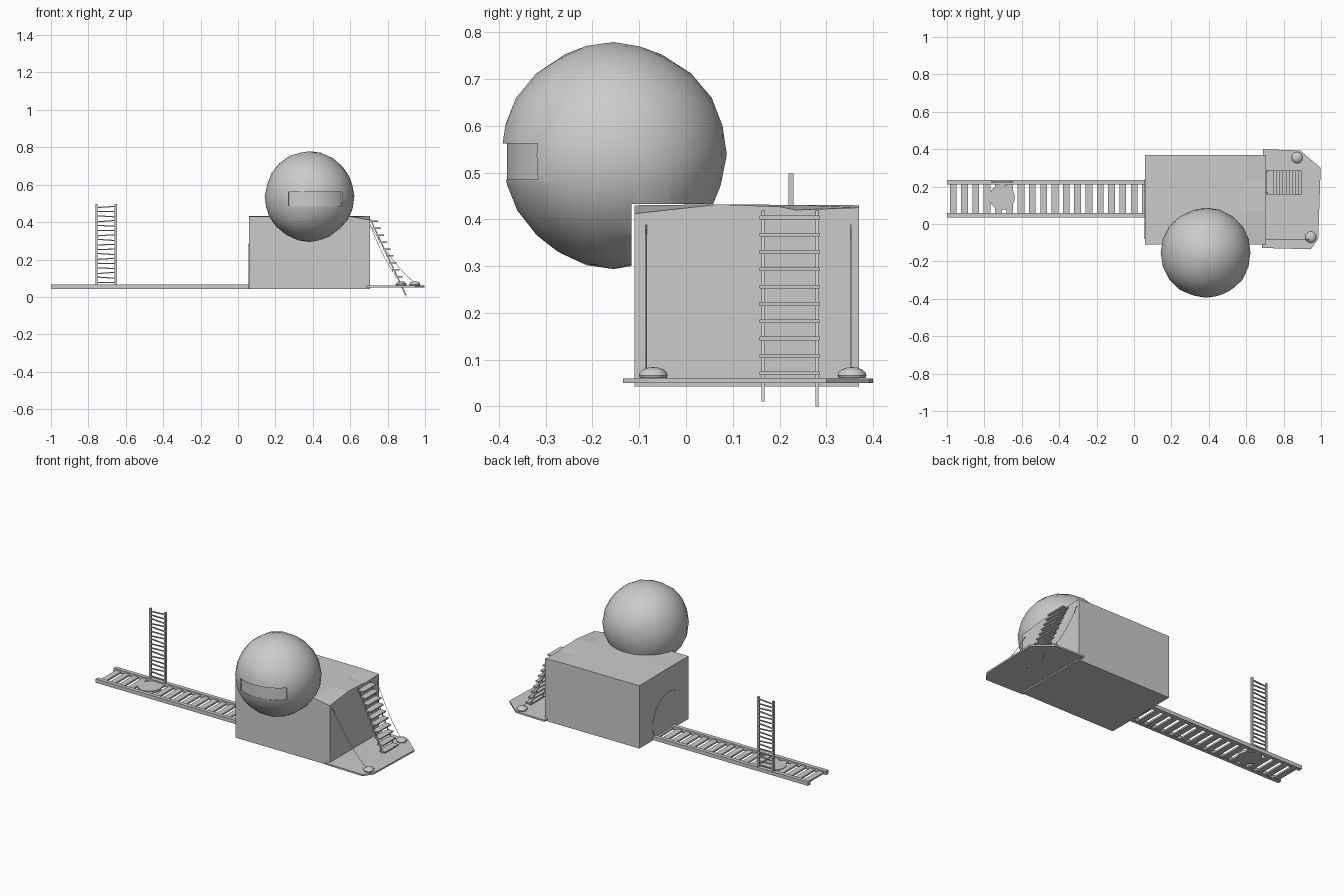
import bpy, bmesh, math
from mathutils import Vector

if "Cube" in bpy.data.objects:
    bpy.data.objects.remove(bpy.data.objects["Cube"])


def finish(name, bm):
    bmesh.ops.recalc_face_normals(bm, faces=bm.faces)
    me = bpy.data.meshes.new(name)
    bm.to_mesh(me)
    bm.free()
    ob = bpy.data.objects.new(name, me)
    bpy.context.collection.objects.link(ob)
    return ob


def extrude(name, pts, offset):
    """Closed solid: polygon of 3D points swept along offset."""
    bm = bmesh.new()
    face = bm.faces.new([bm.verts.new(p) for p in pts])
    res = bmesh.ops.extrude_face_region(bm, geom=[face], use_keep_orig=True)
    bmesh.ops.translate(bm, vec=offset,
                        verts=[g for g in res['geom'] if isinstance(g, bmesh.types.BMVert)])
    return finish(name, bm)


def box(name, x0, x1, y0, y1, z0, z1):
    pts = [(x0, y0, z0), (x1, y0, z0), (x1, y1, z0), (x0, y1, z0)]
    return extrude(name, pts, (0, 0, z1 - z0))


def tube(name, pts, r):
    cu = bpy.data.curves.new(name, 'CURVE')
    cu.dimensions = '3D'
    cu.bevel_depth = r
    cu.bevel_resolution = 1
    cu.use_fill_caps = True
    sp = cu.splines.new('POLY')
    sp.points.add(len(pts) - 1)
    for p, co in zip(sp.points, pts):
        p.co = (*co, 1)
    ob = bpy.data.objects.new(name, cu)
    bpy.context.collection.objects.link(ob)
    return ob


def circle(cx, cy, r, n=24):
    return [(cx + r * math.cos(2 * math.pi * i / n), cy + r * math.sin(2 * math.pi * i / n))
            for i in range(n)]


def smooth(ob, angle):
    bpy.ops.object.select_all(action='DESELECT')
    ob.select_set(True)
    bpy.context.view_layer.objects.active = ob
    bpy.ops.object.shade_smooth_by_angle(angle=math.radians(angle))


def cut(ob, cutter):
    m = ob.modifiers.new('cut', 'BOOLEAN')
    m.operation = 'DIFFERENCE'
    m.solver = 'EXACT'
    m.object = cutter
    bpy.context.view_layer.objects.active = ob
    bpy.ops.object.modifier_apply(modifier=m.name)
    cutter.hide_render = True
    bpy.data.objects.remove(cutter)


# Main block, lofted along x; the top edge is uneven at the stair end
ys = [-0.11, 0.07, 0.2, 0.235, 0.37]
flat = [0.43, 0.432, 0.431, 0.431, 0.43]
worn = [0.412, 0.432, 0.427, 0.42, 0.425]
bm = bmesh.new()
rings = []
for x, tops in ((0.06, flat), (0.6, flat), (0.705, worn)):
    prof = [(0.37, 0.042), (-0.11, 0.042)] + list(zip(ys, tops))
    rings.append([bm.verts.new((x, y, z)) for y, z in prof])
for a, b in zip(rings, rings[1:]):
    for i in range(len(a)):
        j = (i + 1) % len(a)
        bm.faces.new((a[i], a[j], b[j], b[i]))
bm.faces.new(rings[0])
bm.faces.new(rings[-1])
finish('building_block', bm)

# Round doorway panel on the track end, clipped at the floor
arch = [(0.06, 0.08 + 0.16 * math.cos(math.radians(a)), 0.125 + 0.16 * math.sin(math.radians(a)))
        for a in range(-30, 211, 12)]
extrude('round_doorway', arch, (-0.003, 0, 0))

# Lumpy dome
C = Vector((0.383, -0.155, 0.538))
bm = bmesh.new()
bmesh.ops.create_icosphere(bm, subdivisions=3, radius=0.241)
for v in bm.verts:
    n = v.co.normalized()
    lump = math.sin(4 * n.x + 1) * math.sin(5 * n.y + 2) + math.sin(4 * n.z + 3 * n.x)
    v.co = C + v.co * (1 + 0.009 * lump)
dome = finish('dome', bm)
cut(dome, box('block_clearance', 0, 0.8, -0.117, 0.5, 0.0, 0.433))
# Curved recessed window band
angs = [-0.5 + 1.32 * i / 12 for i in range(13)]
arc = [(C.x + r * math.sin(a), C.y - r * math.cos(a), 0.485)
       for r, seq in ((0.228, angs), (0.3, angs[::-1])) for a in seq]
cut(dome, extrude('window_cutter', arc, (0, 0, 0.077)))
smooth(dome, 35)

# Landing platform
outline = [(0.69, 0.40), (0.89, 0.393), (0.998, 0.30), (0.985, -0.08), (0.945, -0.135), (0.685, -0.128)]
extrude('landing_platform', [(x, y, 0.05) for x, y in outline], (0, 0, 0.01))

# Mooring posts with sagging ropes
for side, px, py, s in (('back', 0.872, 0.355, 1), ('front', 0.945, -0.07, -1)):
    bm = bmesh.new()
    bmesh.ops.create_uvsphere(bm, u_segments=12, v_segments=8, radius=1)
    for v in bm.verts:
        z = max(v.co.z, -0.3)
        v.co = (px + 0.03 * v.co.x, py + 0.031 * v.co.y, 0.066 + 0.018 * z)
    smooth(finish(side + '_mooring', bm), 40)
    top = Vector((0.704, 0.353 if s > 0 else -0.085, 0.39))
    end = Vector((px, top.y, 0.075))
    path = [top.lerp(end, t / 8) - Vector((0, 0, 0.12 * (t / 8) * (1 - t / 8))) for t in range(9)]
    tube(side + '_rope', path, 0.0012)

# Steep stairs
for y in (0.165, 0.28):
    pts = [(0.702, y - 0.003, 0.422), (0.712, y - 0.003, 0.412),
           (0.902, y - 0.003, 0.0 if y > 0.2 else 0.01), (0.892, y - 0.003, 0.012)]
    extrude('stair_rail', pts, (0, 0.006, 0))
for i in range(10):
    z = 0.404 - 0.037 * i
    x = 0.708 + 0.0166 * i
    box('stair_tread', x, x + 0.04, 0.157, 0.285, z - 0.004, z + 0.004)

# Track: two side rails and cross slats
for y in (0.036, 0.212):
    box('track_rail', -1.0, 0.07, y, y + 0.024, 0.043, 0.066)
for i in range(18):
    x = -0.985 + 0.0605 * i
    box('track_slat', x, x + 0.036, 0.055, 0.215, 0.047, 0.057)
extrude('track_hatch', [(x, y, 0.045) for x, y in circle(-0.705, 0.143, 0.068)], (0, 0, 0.015))

# Upright ladder beside the hatch
for x in (-0.761, -0.659):
    box('ladder_post', x, x + 0.011, 0.219, 0.23, 0.055, 0.498)
for i in range(17):
    z = 0.078 + 0.0252 * i
    t = 0.004 * math.sin(2.3 * i)
    pts = [(-0.755, 0.221, z - 0.003 + t), (-0.653, 0.221, z - 0.003 - t),
           (-0.653, 0.221, z + 0.003 - t), (-0.755, 0.221, z + 0.003 + t)]
    extrude('ladder_rung', pts, (0, 0.007, 0))
